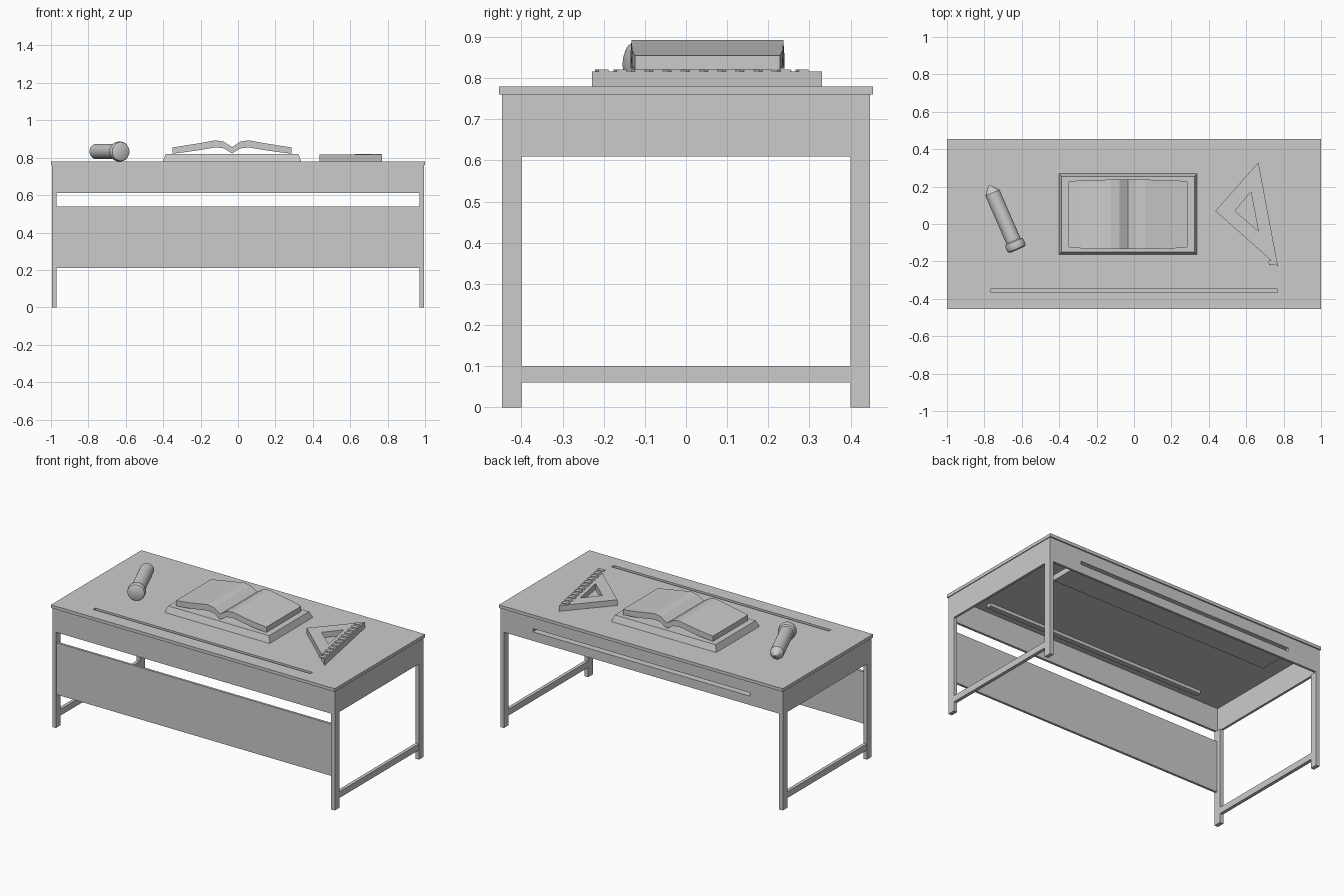
import bpy, bmesh, math
from mathutils import Vector

old = bpy.data.objects.get("Cube")
if old:
    bpy.data.objects.remove(old, do_unlink=True)

grey = bpy.data.materials.new("plain_grey")
grey.use_nodes = True
colour = (0.6, 0.6, 0.6, 1)
grey.diffuse_color = colour
grey.node_tree.nodes["Principled BSDF"].inputs["Base Color"].default_value = colour


def finish(name, bm):
    """Turn a bmesh into a named grey object."""
    bmesh.ops.recalc_face_normals(bm, faces=bm.faces[:])
    mesh = bpy.data.meshes.new(name)
    bm.to_mesh(mesh)
    bm.free()
    mesh.materials.append(grey)
    obj = bpy.data.objects.new(name, mesh)
    bpy.context.collection.objects.link(obj)
    return obj


def box(name, x, y, z):
    """Box from (min, max) ranges on each axis."""
    bm = bmesh.new()
    bmesh.ops.create_cube(bm, size=1)
    for v in bm.verts:
        v.co = [r[0] if c < 0 else r[1] for c, r in zip(v.co, (x, y, z))]
    return finish(name, bm)


def loft(name, rings, closed=False):
    """Bridge equal rings of points; cap the ends or join last to first."""
    bm = bmesh.new()
    loops = [[bm.verts.new(p) for p in ring] for ring in rings]
    pairs = list(zip(loops, loops[1:]))
    if closed:
        pairs.append((loops[-1], loops[0]))
    else:
        bm.faces.new(loops[0])
        bm.faces.new(loops[-1])
    n = len(loops[0])
    for a, b in pairs:
        for i in range(n):
            j = (i + 1) % n
            bm.faces.new((a[i], a[j], b[j], b[i]))
    return finish(name, bm)


def cut(targets, cutter):
    """Subtract the cutter from each target, then drop it."""
    cutter.hide_render = True
    for obj in targets:
        mod = obj.modifiers.new("cut", "BOOLEAN")
        mod.operation = "DIFFERENCE"
        mod.solver = "EXACT"
        mod.object = cutter
        bpy.context.view_layer.objects.active = obj
        bpy.ops.object.modifier_apply(modifier=mod.name)
    bpy.data.objects.remove(cutter, do_unlink=True)


# Table top with a pencil groove and the tray under it
top = box("table_top", (-1, 1), (-0.455, 0.455), (0.76, 0.78))
tray = box("pencil_tray", (-0.775, 0.775), (-0.372, -0.338), (0.74, 0.76))
cut([top, tray], box("groove_cutter", (-0.765, 0.765), (-0.366, -0.344), (0.745, 0.8)))

# Aprons, the back one slotted into a shallow storage pocket
box("front_apron", (-0.995, 0.995), (-0.447, -0.432), (0.61, 0.76))
back = box("back_apron", (-0.995, 0.995), (0.432, 0.447), (0.61, 0.76))
pocket = box("back_pocket", (-0.775, 0.775), (0.215, 0.432), (0.66, 0.695))
cut([back, pocket], box("slot_cutter", (-0.765, 0.765), (0.225, 0.5), (0.667, 0.688)))

# Side aprons, legs and stretchers
for side, s in (("left", 1), ("right", -1)):
    def span(a, b):
        return sorted((s * a, s * b))
    box(side + "_apron", span(0.98, 0.995), (-0.432, 0.432), (0.61, 0.76))
    box(side + "_stretcher", span(0.972, 0.993), (-0.4, 0.4), (0.06, 0.1))
    box(side + "_front_leg", span(0.97, 0.995), (-0.447, -0.4), (0, 0.61))
    box(side + "_back_leg", span(0.97, 0.995), (0.4, 0.447), (0, 0.61))
box("modesty_panel", (-0.97, 0.97), (-0.44, -0.425), (0.21, 0.54))


# Book stand with sloping sides
def rectangle(cx, cy, hx, hy, z):
    return [(cx + a * hx, cy + b * hy, z) for a, b in ((-1, -1), (1, -1), (1, 1), (-1, 1))]


loft("book_stand", [rectangle(-0.032, 0.053, 0.37, 0.217, 0.78),
                    rectangle(-0.032, 0.053, 0.355, 0.202, 0.82)])

# Open book: distance from the spine, top height, lower height, half depth
half = [(0.318, 0.855, 0.821, 0.176), (0.24, 0.867, 0.831, 0.183),
        (0.165, 0.879, 0.842, 0.184), (0.09, 0.893, 0.855, 0.185),
        (0.045, 0.886, 0.85, 0.185), (0, 0.857, 0.823, 0.187)]
stations = [(-d, t, b, w) for d, t, b, w in half] + half[-2::-1]
loft("open_book", [[(-0.032 + d, 0.052 - w, b), (-0.032 + d, 0.052 + w, b),
                    (-0.032 + d, 0.052 + w, t), (-0.032 + d, 0.052 - w, t)]
                   for d, t, b, w in stations])

# Set square with a triangular window
outer = [(0.435, 0.07), (0.665, 0.33), (0.77, -0.228)]
inner = [(0.54, 0.07), (0.625, 0.172), (0.665, -0.038)]
low, high = 0.78, 0.816
loft("set_square", [[(x, y, z) for x, y in tri] for tri, z in
                    ((outer, low), (outer, high), (inner, high), (inner, low))], closed=True)

# Raised ruler marks along the long edge
start, end = Vector((*outer[1], 0)), Vector((*outer[2], 0))
along = (end - start).normalized()
inward = Vector((along.y, -along.x, 0))
for i in range(12):
    base = start + along * (0.033 + i * 0.045)
    corners = [base, base + along * 0.024, base + along * 0.024 + inward * 0.045,
               base + inward * 0.045]
    loft("ruler_mark_%d" % (i + 1), [[c + Vector((0, 0, z)) for c in corners]
                                     for z in (high, 0.821)])

# Torch lying on the table: radius and distance from the front of the head
profile = [(0.04, 0), (0.05, 0.006), (0.053, 0.014), (0.053, 0.036), (0.05, 0.046),
           (0.041, 0.052), (0.041, 0.332), (0.024, 0.354), (0.004, 0.376)]
head = Vector((-0.624, -0.138, 0.833))
axis = Vector((-0.4, 0.917, 0)).normalized()
across, up = Vector((axis.y, -axis.x, 0)), Vector((0, 0, 1))
angles = [math.tau * i / 32 for i in range(32)]
torch = loft("torch", [[head + axis * d + (across * math.cos(a) + up * math.sin(a)) * r
                        for a in angles] for r, d in profile])
bpy.ops.object.select_all(action="DESELECT")
torch.select_set(True)
bpy.context.view_layer.objects.active = torch
bpy.ops.object.shade_smooth_by_angle(angle=math.radians(35))
